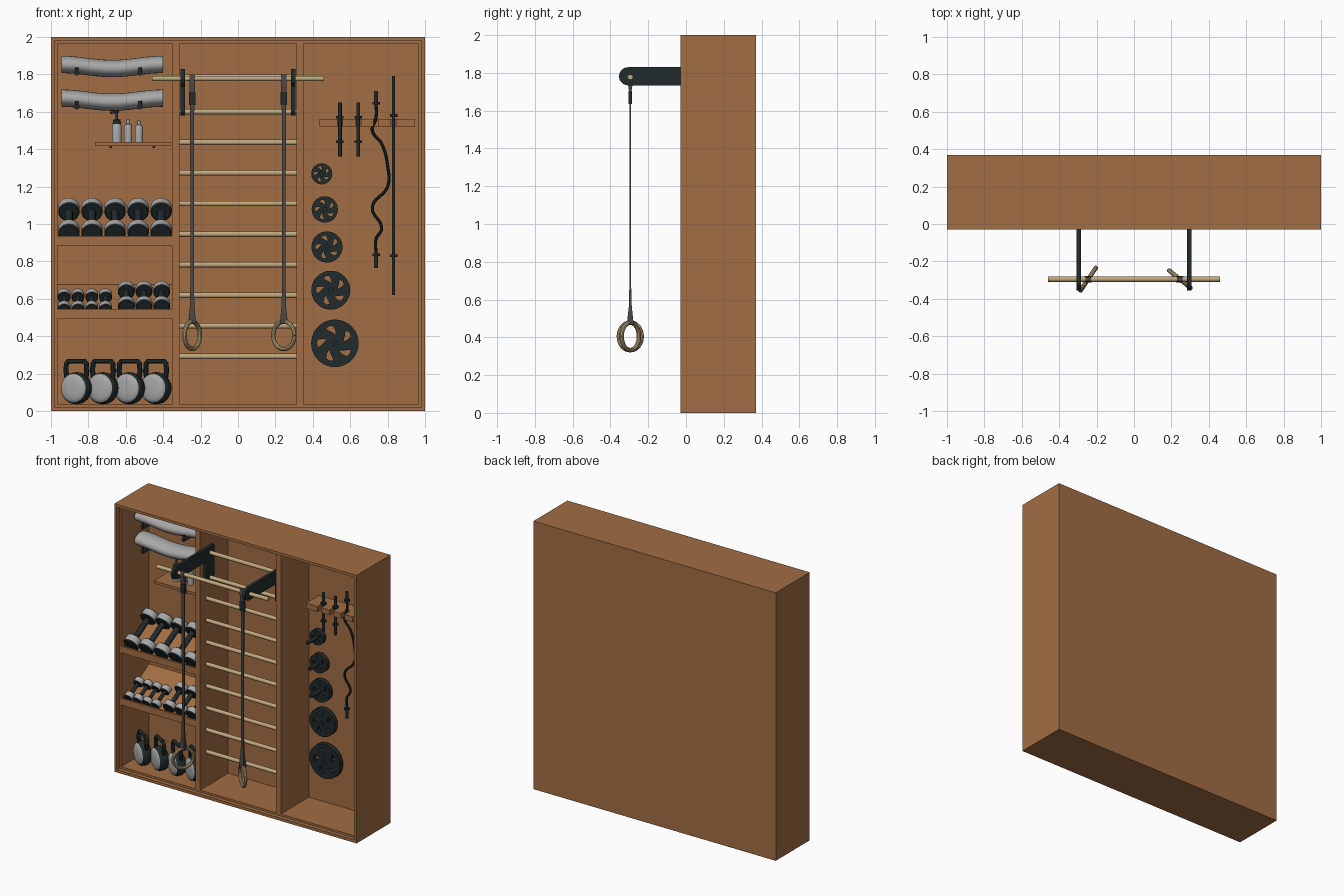
import bpy, bmesh, math
from mathutils import Vector, Matrix

if "Cube" in bpy.data.objects:
    bpy.data.objects.remove(bpy.data.objects["Cube"])


def mat(name, r, g, b):
    m = bpy.data.materials.new(name)
    m.diffuse_color = (r, g, b, 1)
    m.use_nodes = True
    m.node_tree.nodes["Principled BSDF"].inputs["Base Color"].default_value = m.diffuse_color
    return m


WOOD = mat("brown wood", 0.36, 0.155, 0.056)
TAN = mat("pale wood", 0.54, 0.39, 0.21)
DARK = mat("dark iron", 0.015, 0.024, 0.025)
GREY = mat("light grey", 0.39, 0.39, 0.39)
STRAP = mat("strap grey", 0.07, 0.065, 0.06)


def finish(name, me, mats):
    """Link a mesh, add materials, smooth shade with sharp edges."""
    me.materials.clear()
    for m in mats:
        me.materials.append(m)
    me.shade_smooth()
    me.set_sharp_from_angle(angle=math.radians(35))
    ob = bpy.data.objects.new(name, me)
    bpy.context.collection.objects.link(ob)
    return ob


def from_bm(name, bm, *mats):
    bmesh.ops.recalc_face_normals(bm, faces=bm.faces)
    me = bpy.data.meshes.new(name)
    bm.to_mesh(me)
    bm.free()
    return finish(name, me, mats)


def loft(name, rings, *mats):
    """Skin a list of equal closed point rings and cap both ends."""
    bm = bmesh.new()
    vs = [[bm.verts.new(p) for p in ring] for ring in rings]
    n = len(vs[0])
    for a, b in zip(vs, vs[1:]):
        for i in range(n):
            bm.faces.new((a[i], a[(i + 1) % n], b[(i + 1) % n], b[i]))
    bm.faces.new(vs[0])
    bm.faces.new(vs[-1])
    return from_bm(name, bm, *mats)


def box(name, x0, x1, y0, y1, z0, z1, m):
    q = ((x0, y0), (x1, y0), (x1, y1), (x0, y1))
    return loft(name, [[(x, y, z) for x, y in q] for z in (z0, z1)], m)


def prism(name, x0, x1, yz, m):
    return loft(name, [[(x, y, z) for y, z in yz] for x in (x0, x1)], m)


def lathe(name, p, axis, prof, *mats, n=24):
    """Turn a (distance, radius) profile round an axis from point p."""
    d = Vector(axis).normalized()
    rot = d.to_track_quat('Z', 'Y')
    p = Vector(p)
    rings = [[p + rot @ Vector((r * math.cos(t), r * math.sin(t), h))
              for t in (2 * math.pi * i / n for i in range(n))] for h, r in prof]
    return loft(name, rings, *mats)


def rod(name, a, b, r, m, n=16):
    d = Vector(b) - Vector(a)
    return lathe(name, a, d, ((0, r), (d.length, r)), m, n=n)


def curve_mesh(name, cu, m, matrix=None):
    ob = bpy.data.objects.new(name + "_curve", cu)
    bpy.context.collection.objects.link(ob)
    dg = bpy.context.evaluated_depsgraph_get()
    me = bpy.data.meshes.new_from_object(ob.evaluated_get(dg))
    bpy.data.objects.remove(ob)
    if matrix:
        me.transform(matrix)
    return finish(name, me, [m])


def tube(name, pts, r, m, smooth=True, matrix=None):
    cu = bpy.data.curves.new(name, 'CURVE')
    cu.dimensions = '3D'
    cu.bevel_depth, cu.bevel_resolution, cu.use_fill_caps = r, 3, True
    cu.resolution_u = 6
    sp = cu.splines.new('BEZIER' if smooth else 'POLY')
    seq = sp.bezier_points if smooth else sp.points
    seq.add(len(pts) - 1)
    for bp, p in zip(seq, pts):
        bp.co = p if smooth else (*p, 1)
        if smooth:
            bp.handle_left_type = bp.handle_right_type = 'AUTO'
    return curve_mesh(name, cu, m, matrix)


# Cabinet: outer shell, recessed inner liner, back, dividers
for t, y0, tag in ((0.02, -0.03, "outer"), (0.035, 0.0, "inner")):
    for s in (-1, 1):
        x = sorted((s, s * (1 - t)))
        box(tag + "_side", *x, y0, 0.37, 0, 2, WOOD)
    box(tag + "_floor", -1 + t, 1 - t, y0, 0.37, 0, t, WOOD)
    box(tag + "_top", -1 + t, 1 - t, y0, 0.37, 2 - t, 2, WOOD)
box("back_panel", -0.965, 0.965, 0.33, 0.37, 0.035, 1.965, WOOD)
for x in (-0.352, 0.314):
    box("divider", x, x + 0.04, 0.0, 0.33, 0.035, 1.965, WOOD)

# Sloping dumbbell shelves with a front lip
for lo, hi, s0 in ((0.885, 0.935, 0.887), (0.495, 0.545, 0.497)):
    prism("sloping_shelf", -0.965, -0.352,
          ((0, lo), (0, hi), (0.015, hi), (0.015, s0), (0.33, s0 + 0.18), (0.33, s0 + 0.14), (0.02, lo)), WOOD)


# Dumbbells: grey-sided heads with dark ends on a dark grip
def dumbbell(x, y, z, r, length, dist):
    d = Vector((0, math.cos(math.pi / 6), math.sin(math.pi / 6)))
    a = Vector((x, y, z))
    rod("dumbbell_grip", a, a + d * dist, r * 0.36, DARK)
    for c in (a, a + d * dist):
        h, b = length / 2, r * 0.12
        ob = lathe("dumbbell_head", c, d, ((-h, r - b), (-h + b, r), (h - b, r), (h, r - b)), GREY, DARK)
        for f in ob.data.polygons:
            f.material_index = int(abs(f.normal.dot(d)) > 0.5)


for i in range(5):
    dumbbell(-0.904 + 0.1233 * i, 0.05, 0.963, 0.057, 0.062, 0.23)
for i in range(4):
    dumbbell(-0.93 + 0.074 * i, 0.05, 0.552, 0.034, 0.045, 0.13)
for i in range(3):
    dumbbell(-0.597 + 0.0945 * i, 0.05, 0.567, 0.045, 0.05, 0.16)

# Kettlebells: flattened bodies with grey faces, turned sideways
for i in range(4):
    c = Vector((-0.864 + 0.142 * i, 0.11, 0.122))
    n = Vector((-0.5, -0.866, 0))
    prof = ((-0.046, 0.03), (-0.043, 0.06), (-0.034, 0.076), (-0.018, 0.084), (0, 0.086),
            (0.018, 0.084), (0.034, 0.076), (0.043, 0.06), (0.046, 0.03))
    ob = lathe("kettlebell_body", c, n, prof, DARK, GREY, n=32)
    for f in ob.data.polygons:
        f.material_index = int(abs((f.center - c).dot(n)) > 0.037)
    tube("kettlebell_handle", ((-0.055, 0, 0.03), (-0.064, 0, 0.09), (-0.062, 0, 0.13), (-0.05, 0, 0.144),
                               (0.05, 0, 0.144), (0.062, 0, 0.13), (0.064, 0, 0.09), (0.055, 0, 0.03)),
         0.014, DARK, False, Matrix.Translation(c) @ Matrix.Rotation(-math.pi / 6, 4, 'Z'))

# Rolled mats sagging on pairs of hooks
for z in (1.853, 1.673):
    rings = []
    for i in range(13):
        u = -1 + i / 6
        x, zc = -0.672 + 0.272 * u, z - 0.022 * math.cos(u * math.pi / 2) ** 2
        rings.append([(x, 0.2 + 0.075 * math.cos(t), zc + 0.046 * math.sin(t))
                      for t in (math.pi * k / 12 for k in range(24))])
    loft("rolled_mat", rings, GREY)
    for x in (-0.862, -0.523):
        rod("mat_hook", (x, 0.1, z - 0.046), (x, 0.335, z - 0.046), 0.014, DARK)
        rod("mat_hook_tip", (x, 0.108, z - 0.05), (x, 0.108, z - 0.015), 0.009, DARK)

# Small shelf with bottles
box("bottle_shelf", -0.765, -0.352, 0.1, 0.33, 1.418, 1.438, WOOD)
for x in (-0.68, -0.45):
    rod("shelf_bracket", (x, 0.13, 1.413), (x, 0.33, 1.413), 0.008, DARK)
for x, h, r in ((-0.648, 0.105, 0.026), (-0.588, 0.1, 0.022), (-0.53, 0.095, 0.022)):
    lathe("bottle", (x, 0.2, 1.438), (0, 0, 1),
          ((0, r), (h * 0.8, r), (h * 0.95, r * 0.75), (h, r * 0.4), (h + 0.02, r * 0.4)), GREY)
lathe("pump_collar", (-0.648, 0.2, 1.535), (0, 0, 1),
      ((0, 0.022), (0.022, 0.02), (0.026, 0.008), (0.06, 0.006)), DARK)
rod("pump_spout", (-0.685, 0.2, 1.594), (-0.635, 0.2, 1.602), 0.006, DARK)

# Wall bars and pull-up bar
for i in range(10):
    z = 0.292 + 0.1635 * i if i < 9 else 1.785
    rod("wall_bar", (-0.315, 0.08, z), (0.317, 0.08, z), 0.0145, TAN)
rod("pull_up_bar", (-0.46, -0.295, 1.778), (0.46, -0.295, 1.778), 0.0145, TAN)

# Hooked brackets holding the pull-up bar
arc = [(-0.307 - 0.048 * math.sin(t), 1.782 + 0.048 * math.cos(t)) for t in (math.pi * k / 10 for k in range(11))]
for s in (-1, 1):
    prism("bar_bracket", s * 0.283, s * 0.307,
          arc + [(0.03, 1.734), (0.03, 1.6), (0.045, 1.58), (0.11, 1.58), (0.125, 1.6), (0.125, 1.83)], DARK)

# Gymnastic rings on straps
for s, a in ((-1, math.radians(56)), (1, math.radians(-39))):
    x, y = s * 0.245, -0.295
    loft("ring_strap", [[(x + i * wx, y + j * wy, z) for i, j in ((-1, -1), (1, -1), (1, 1), (-1, 1))]
                        for z, wx, wy in ((1.8, 0.014, 0.01), (1.775, 0.014, 0.018), (1.7, 0.014, 0.006),
                                          (1.6, 0.011, 0.004), (0.7, 0.009, 0.004), (0.56, 0.012, 0.008),
                                          (0.48, 0.02, 0.017), (0.468, 0.018, 0.015))], STRAP)
    box("strap_buckle", x - 0.018, x + 0.018, y - 0.01, y + 0.01, 1.635, 1.705, DARK)
    c = Vector((x, y, 0.405))
    pts = [c + Vector((0.073 * math.cos(t) * math.cos(a), 0.073 * math.cos(t) * math.sin(a), 0.073 * math.sin(t)))
           for t in (math.tau * k / 40 for k in range(41))]
    tube("gym_ring", pts, 0.012, TAN, False)

# Slotted bar rack: back strip with teeth between the slots
BARS = (0.545, 0.643, 0.738, 0.832)
box("rack_strip", 0.435, 0.945, 0.25, 0.33, 1.522, 1.562, WOOD)
edges = [0.435] + [b + d for b in BARS for d in (-0.014, 0.014)] + [0.945]
for a, b in zip(edges[::2], edges[1::2]):
    box("rack_tooth", a, b, 0.18, 0.25, 1.522, 1.562, WOOD)


# Hanging bars with collars
def collar(x, z):
    rod("bar_collar", (x, 0.23, z - 0.007), (x, 0.23, z + 0.007), 0.02, DARK)


for x in BARS[:2]:
    rod("short_bar", (x, 0.23, 1.362), (x, 0.23, 1.65), 0.01, DARK)
    collar(x, 1.44)
    collar(x, 1.57)
x = BARS[3]
rod("long_bar", (x, 0.23, 0.62), (x, 0.23, 1.79), 0.0085, DARK)
tube("curl_bar", [(BARS[2] + dx, 0.23, z) for dx, z in
                  ((0, 0.84), (0, 0.92), (0.03, 0.975), (-0.02, 1.09), (0.062, 1.2), (0.062, 1.31),
                   (0.03, 1.43), (-0.02, 1.5), (0, 1.57), (0, 1.65))], 0.0085, DARK)
for a, b in ((0.765, 0.845), (1.64, 1.71)):
    rod("curl_bar_end", (BARS[2], 0.23, a), (BARS[2], 0.23, b), 0.01, DARK)
for cx, z in ((BARS[2], 0.835), (BARS[2], 1.645), (x, 0.83), (x, 1.58)):
    collar(cx, z)

# Weight plates with five slanted cut-outs, hung on pegs
for k, (x, z, r) in enumerate(((0.448, 1.268, 0.056), (0.464, 1.078, 0.07), (0.476, 0.877, 0.083),
                               (0.496, 0.646, 0.104), (0.518, 0.362, 0.127))):
    cu = bpy.data.curves.new("plate", 'CURVE')
    cu.dimensions, cu.fill_mode = '2D', 'BOTH'
    cu.extrude = 0.018
    loops = [[(r * math.cos(t), r * math.sin(t)) for t in (math.tau * i / 40 for i in range(40))]]
    for i in range(5):
        a = math.tau * i / 5 + 0.3
        loops.append([(r * q * math.cos(a + w), r * q * math.sin(a + w)) for q, w in
                      ((0.36, -0.1), (0.55, -0.02), (0.74, 0.12), (0.76, 0.35), (0.72, 0.55), (0.62, 0.5), (0.5, 0.3))])
    for lp in loops:
        sp = cu.splines.new('POLY')
        sp.points.add(len(lp) - 1)
        for p, (u, v) in zip(sp.points, lp):
            p.co = (u, v, 0, 1)
        sp.use_cyclic_u = True
    curve_mesh("weight_plate", cu, DARK,
               Matrix.Translation((x, 0.3, z)) @ Matrix.Rotation(math.pi / 2, 4, 'X'))
    rod("plate_peg", (x, 0.18 if k < 3 else 0.27, z), (x, 0.335, z), 0.014, DARK)
